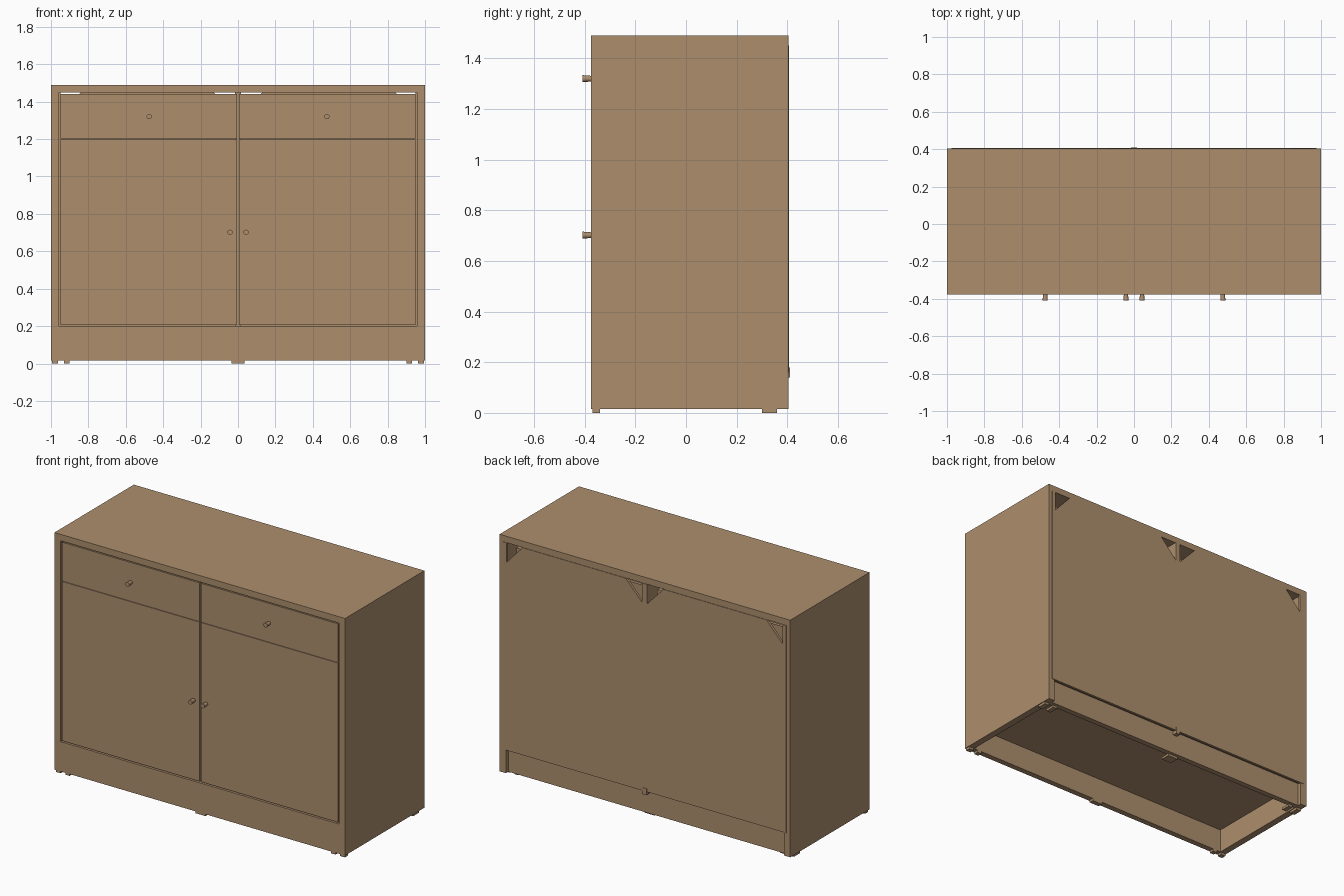
import bpy
import bmesh
from math import pi
from mathutils import Matrix

cube = bpy.data.objects.get("Cube")
if cube:
    bpy.data.objects.remove(cube, do_unlink=True)

wood = bpy.data.materials.new("tan_wood")
wood.use_nodes = True
TAN = (0.42, 0.275, 0.155, 1)
wood.diffuse_color = TAN
wood.node_tree.nodes["Principled BSDF"].inputs["Base Color"].default_value = TAN


def finish(name, bm):
    bmesh.ops.recalc_face_normals(bm, faces=bm.faces)
    mesh = bpy.data.meshes.new(name)
    bm.to_mesh(mesh)
    bm.free()
    mesh.materials.append(wood)
    obj = bpy.data.objects.new(name, mesh)
    bpy.context.collection.objects.link(obj)
    return obj


def board(name, x, y, z):
    """Box spanning the given (low, high) ranges."""
    bm = bmesh.new()
    bmesh.ops.create_cube(bm, size=1)
    for v in bm.verts:
        v.co = [r[0] if c < 0 else r[1] for c, r in zip(v.co, (x, y, z))]
    return finish(name, bm)


def mirrored(name, x, y, z):
    board("left_" + name, x, y, z)
    board("right_" + name, (-x[1], -x[0]), y, z)


FRONT, BACK = -0.376, 0.404
BASE, SHELF, TOP = 0.015, 0.2, 1.45
FACE = (-0.373, -0.34)

# Carcass
board("top_panel", (-1, 1), (FRONT, BACK), (TOP, 1.49))
mirrored("side_panel", (0.957, 1), (FRONT, BACK), (BASE, TOP))
board("front_plinth", (-0.957, 0.957), (FRONT, -0.34), (BASE, SHELF))
board("back_plinth", (-0.957, 0.957), (0.345, 0.38), (BASE, 0.165))
board("bottom_shelf", (-0.957, 0.957), (-0.34, 0.392), (0.165, SHELF))
board("centre_divider", (-0.017, 0.017), (-0.33, 0.392), (SHELF, TOP))
board("divider_tab", (-0.015, 0.015), (0.38, 0.41), (0.14, 0.18))

# Drawer fronts, doors and drawer boxes
mirrored("door", (0.005, 0.95), FACE, (0.207, 1.198))
mirrored("drawer_front", (0.005, 0.95), FACE, (1.201, 1.442))
mirrored("drawer_bottom", (0.04, 0.93), (-0.34, 0.34), (1.22, 1.235))
mirrored("drawer_back", (0.04, 0.93), (0.32, 0.34), (1.235, 1.4))
mirrored("drawer_inner_side", (0.04, 0.06), (-0.34, 0.32), (1.235, 1.4))
mirrored("drawer_outer_side", (0.91, 0.93), (-0.34, 0.32), (1.235, 1.4))

# Back panel with triangular notches beside the sides and divider
half = [(0.017, TOP), (0.017, 1.33), (0.13, TOP),
        (0.84, TOP), (0.95, 1.33), (0.95, TOP), (0.975, TOP), (0.975, 0.16)]
outline = half + [(-x, z) for x, z in reversed(half)]
bm = bmesh.new()
panel = bm.faces.new([bm.verts.new((x, 0.392, z)) for x, z in outline])
extruded = bmesh.ops.extrude_face_region(bm, geom=[panel])
bmesh.ops.translate(bm, vec=(0, 0.015, 0),
                    verts=[g for g in extruded["geom"] if isinstance(g, bmesh.types.BMVert)])
bmesh.ops.triangulate(bm, faces=[f for f in bm.faces if len(f.verts) > 4])
finish("back_panel", bm)

# Round knobs, a little wider at the tip
for label, x, z in (("drawer_knob", 0.475, 1.32), ("door_knob", 0.043, 0.702)):
    for side, s in (("left_", 1), ("right_", -1)):
        bm = bmesh.new()
        bmesh.ops.create_cone(bm, cap_ends=True, segments=16, radius1=0.011,
                              radius2=0.014, depth=0.037)
        bmesh.ops.transform(bm, verts=bm.verts, matrix=Matrix.Translation(
            (s * x, -0.391, z)) @ Matrix.Rotation(pi / 2, 4, "X"))
        knob = finish(side + label, bm)
        bpy.ops.object.select_all(action="DESELECT")
        knob.select_set(True)
        bpy.context.view_layer.objects.active = knob
        bpy.ops.object.shade_smooth_by_angle()

# Low feet under the sides and middle
for row, y in (("front", (-0.37, -0.34)), ("back", (0.3, 0.36))):
    mirrored(row + "_outer_foot", (0.962, 0.995), y, (0, BASE))
    mirrored(row + "_inner_foot", (0.9, 0.93), y, (0, BASE))
    board(row + "_middle_foot", (-0.035, 0.035), y, (0, BASE))
